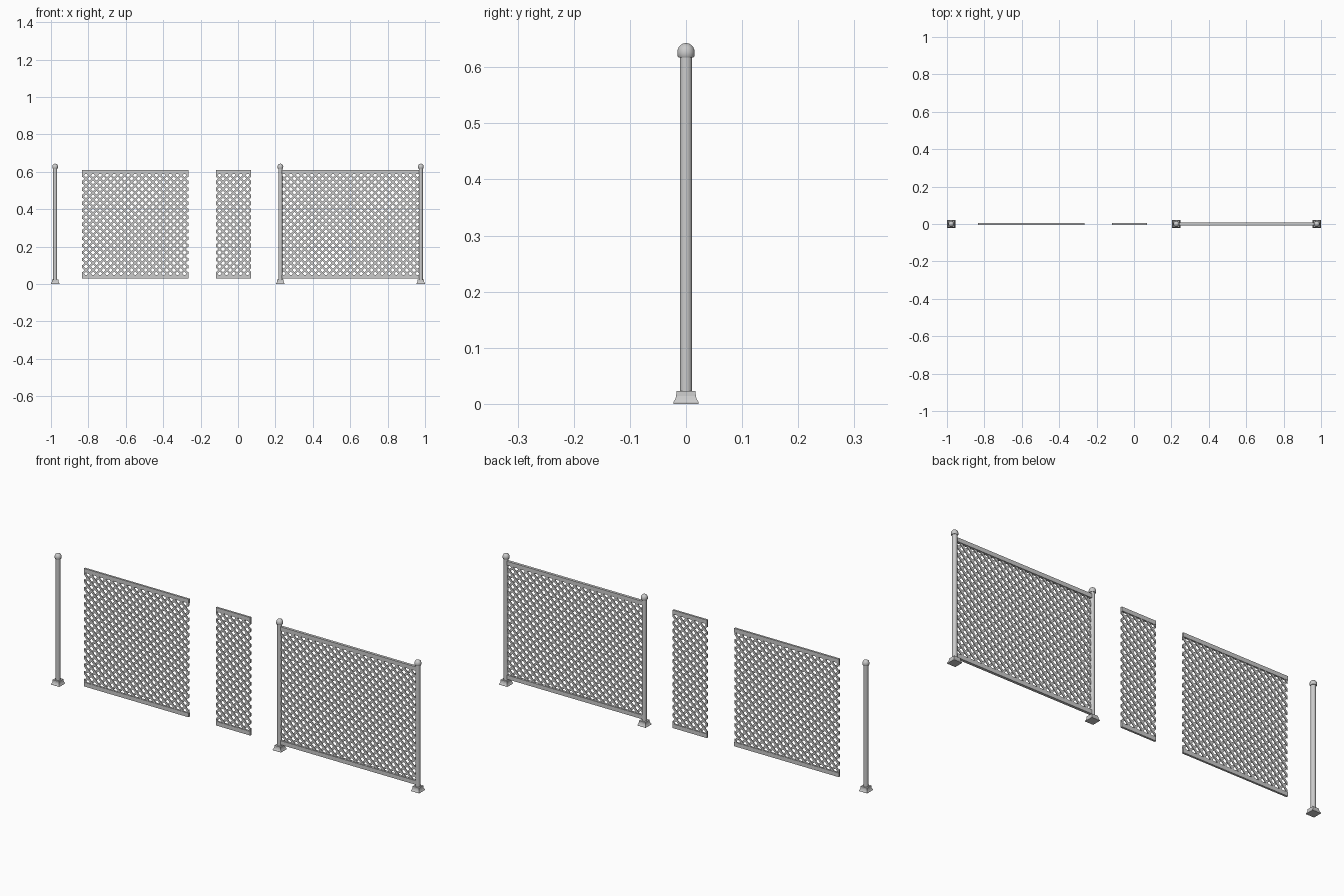
import bpy, bmesh, math
from mathutils import Vector

if "Cube" in bpy.data.objects:
    bpy.data.objects.remove(bpy.data.objects["Cube"])

PITCH = 0.0376      # lattice diamond size
SLAT_W, SLAT_T = 0.0108, 0.0035
Z_LOW, Z_HIGH = 0.029, 0.608
RAIL_H = 0.020


def finish(bm, name, smooth=False):
    bmesh.ops.recalc_face_normals(bm, faces=bm.faces[:])
    mesh = bpy.data.meshes.new(name)
    bm.to_mesh(mesh)
    bm.free()
    ob = bpy.data.objects.new(name, mesh)
    bpy.context.collection.objects.link(ob)
    if smooth:
        bpy.ops.object.select_all(action='DESELECT')
        ob.select_set(True)
        bpy.context.view_layer.objects.active = ob
        bpy.ops.object.shade_smooth_by_angle(angle=math.radians(40))
    return ob


def turned(name, profile, sides, x, smooth=False):
    """Closed column of stacked polygon rings; 4 sides gives square rings."""
    bm = bmesh.new()
    k = math.sqrt(2) if sides == 4 else 1
    rings = []
    for r, z in profile:
        ring = []
        for i in range(sides):
            a = 2 * math.pi * (i + 0.5) / sides
            ring.append(bm.verts.new((x + k * r * math.cos(a), k * r * math.sin(a), z)))
        rings.append(ring)
    for lo, hi in zip(rings, rings[1:]):
        for i in range(sides):
            j = (i + 1) % sides
            bm.faces.new((lo[i], lo[j], hi[j], hi[i]))
    bm.faces.new(rings[0][::-1])
    bm.faces.new(rings[-1])
    return finish(bm, name, smooth)


def box(bm, centre, size, direction=None):
    vs = bmesh.ops.create_cube(bm, size=1)['verts']
    u = Vector(direction or (1, 0, 0)).normalized()
    w = Vector((-u.z, 0, u.x))
    for v in vs:
        c = v.co.copy()
        v.co = (Vector(centre) + u * c.x * size[0]
                + Vector((0, c.y * size[1], 0)) + w * c.z * size[2])


def post(name, x):
    # square flared foot
    turned(name + "_foot", [(0.0225, 0), (0.0225, 0.003), (0.0195, 0.008),
                            (0.0175, 0.014), (0.017, 0.023)], 4, x)
    # round shaft
    turned(name + "_shaft", [(0.0113, 0.02), (0.0113, 0.62)], 16, x, True)
    # domed cap
    dome = [(0.0135, 0.617), (0.0155, 0.620), (0.0158, 0.6265)]
    for i in range(1, 6):
        a = math.radians(i * 17)
        dome.append((0.0158 * math.cos(a), 0.6265 + 0.0165 * math.sin(a)))
    turned(name + "_cap", dome, 16, x, True)


def panel(name, centre_x, cells, rail_len, rail_depth):
    width = cells * PITCH
    x0 = centre_x - width / 2
    zc = (Z_LOW + Z_HIGH) / 2
    # crossed slats, one layer for each direction
    bm = bmesh.new()
    reach = cells + 14
    length = 2 * (width + 0.7)
    for d in (1, -1):
        for k in range(-reach, reach + 1):
            box(bm, (x0, d * SLAT_T / 2, zc + k * PITCH),
                (length, SLAT_T, SLAT_W), (1, 0, d))
    # trim the slats to the panel outline
    half = rail_len / 2
    inset = RAIL_H / 2
    for co, no in (((centre_x - half, 0, 0), (-1, 0, 0)), ((centre_x + half, 0, 0), (1, 0, 0)),
                   ((0, 0, Z_LOW + inset), (0, 0, -1)), ((0, 0, Z_HIGH - inset), (0, 0, 1))):
        bmesh.ops.bisect_plane(bm, geom=bm.verts[:] + bm.edges[:] + bm.faces[:], dist=1e-6,
                               plane_co=co, plane_no=no, clear_outer=True)
        bmesh.ops.holes_fill(bm, edges=[e for e in bm.edges if e.is_boundary], sides=0)
    finish(bm, name + "_lattice")
    # top and bottom rails
    for part, z in (("_bottom_rail", Z_LOW + RAIL_H / 2), ("_top_rail", Z_HIGH - RAIL_H / 2)):
        bm = bmesh.new()
        box(bm, (centre_x, 0, z), (rail_len, rail_depth, RAIL_H))
        finish(bm, name + part)


# loose post, loose panels, assembled section
post("loose_post", -0.9775)
panel("wide_panel", -0.5495, 15, 0.569, 0.010)
panel("narrow_panel", -0.0235, 5, 0.187, 0.010)
post("left_post", 0.2265)
post("right_post", 0.9775)
panel("fitted_panel", 0.602, 20, 0.752, 0.0135)
